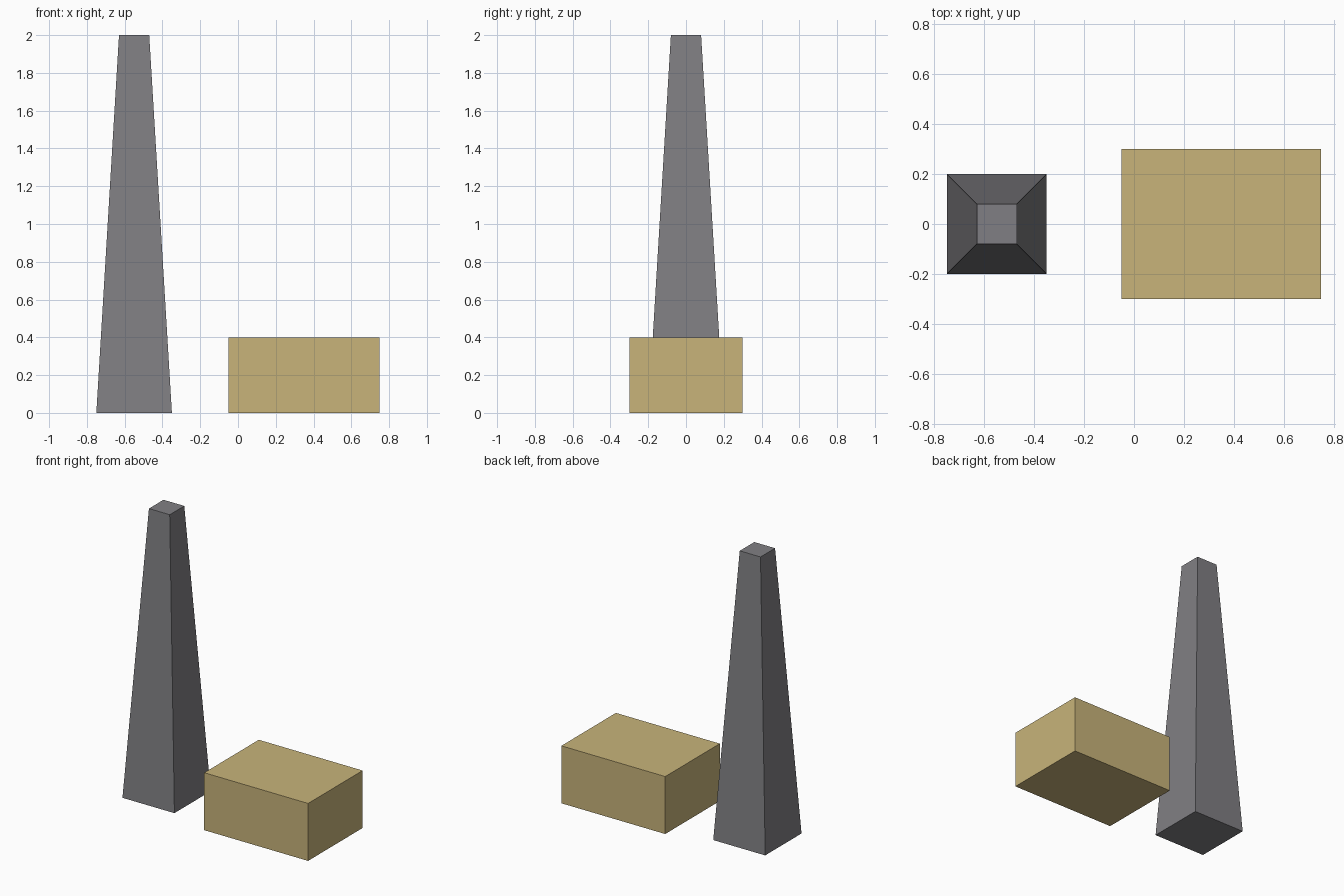
import bpy
import bmesh

if "Cube" in bpy.data.objects:
    bpy.data.objects.remove(bpy.data.objects["Cube"])


def material(name, rgb):
    mat = bpy.data.materials.new(name)
    mat.diffuse_color = (*rgb, 1.0)
    mat.use_nodes = True
    mat.node_tree.nodes["Principled BSDF"].inputs["Base Color"].default_value = mat.diffuse_color
    return mat


def block(name, x, size, mat, top_scale=1.0):
    """Box standing on z = 0, optionally tapered towards its top."""
    sx, sy, sz = size
    bm = bmesh.new()
    bmesh.ops.create_cube(bm, size=1.0)
    for v in bm.verts:
        k = top_scale if v.co.z > 0 else 1.0
        v.co = (v.co.x * sx * k, v.co.y * sy * k, (v.co.z + 0.5) * sz)
    mesh = bpy.data.meshes.new(name)
    bm.to_mesh(mesh)
    bm.free()
    mesh.materials.append(mat)
    obj = bpy.data.objects.new(name, mesh)
    obj.location.x = x
    bpy.context.collection.objects.link(obj)
    return obj


# Tall tapered tower on the left
block("tapered_tower", -0.55, (0.4, 0.4, 2.0),
      material("dark_grey", (0.216, 0.212, 0.227)), top_scale=0.4)

# Low tan block on the right
block("low_block", 0.35, (0.8, 0.6, 0.4),
      material("tan", (0.578, 0.456, 0.195)))
